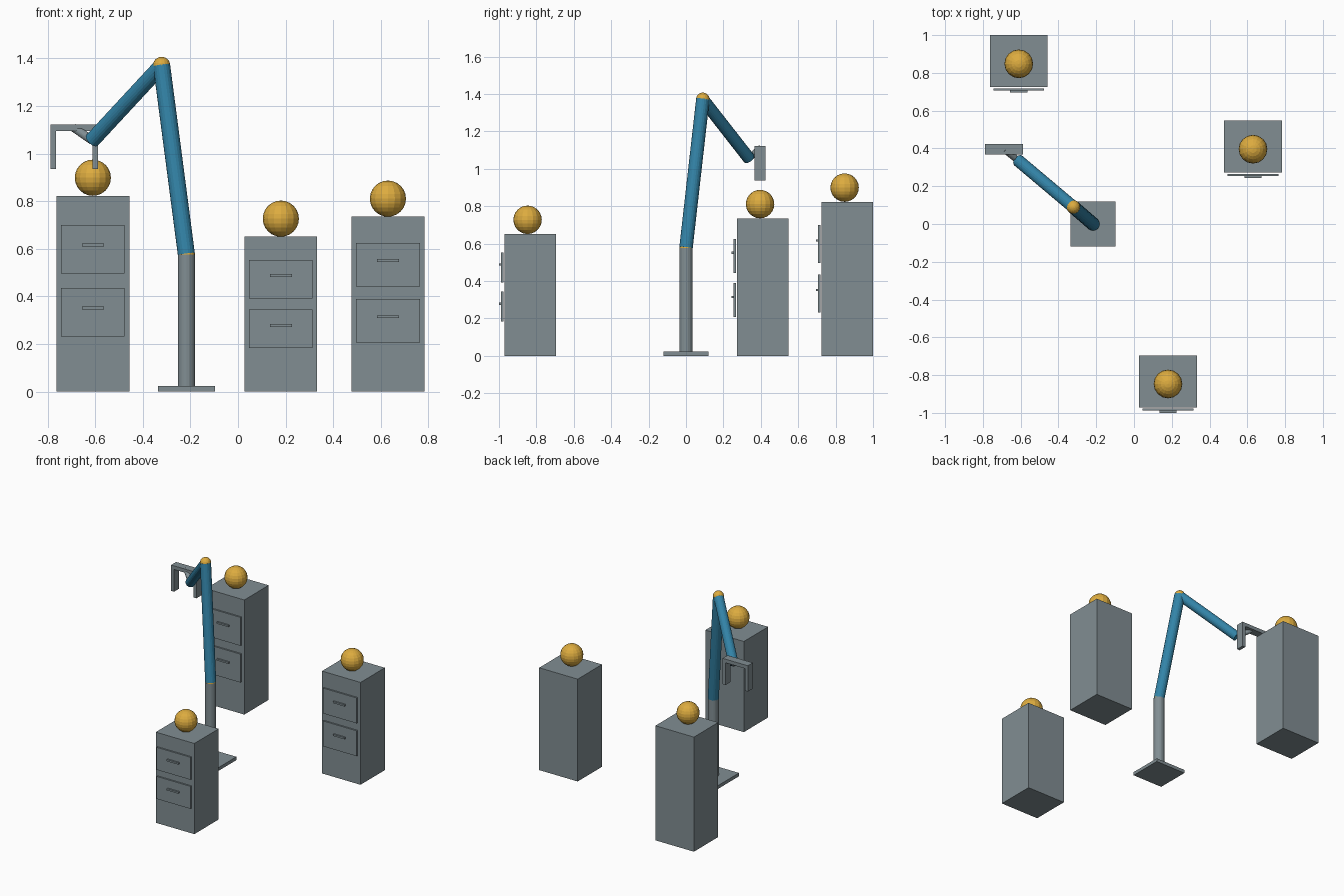
import bpy
from mathutils import Vector

if "Cube" in bpy.data.objects:
    bpy.data.objects.remove(bpy.data.objects["Cube"])


def material(name, rgb):
    m = bpy.data.materials.new(name)
    m.diffuse_color = (*rgb, 1)
    m.use_nodes = True
    m.node_tree.nodes["Principled BSDF"].inputs["Base Color"].default_value = m.diffuse_color
    return m


GREY = material("steel grey", (0.22, 0.27, 0.29))
BLUE = material("arm blue", (0.033, 0.23, 0.39))
GOLD = material("gold yellow", (0.72, 0.41, 0.05))


def finish(name, mat):
    ob = bpy.context.object
    ob.name = name
    ob.data.materials.append(mat)
    return ob


def box(name, lo, hi, mat=GREY):
    lo, hi = Vector(lo), Vector(hi)
    bpy.ops.mesh.primitive_cube_add(size=1, location=(lo + hi) / 2)
    ob = finish(name, mat)
    ob.scale = hi - lo
    return ob


def ball(name, centre, r):
    bpy.ops.mesh.primitive_uv_sphere_add(segments=16, ring_count=12, radius=r, location=centre)
    return finish(name, GOLD)


def rod(name, a, b, r, mat):
    a, b = Vector(a), Vector(b)
    bpy.ops.mesh.primitive_cylinder_add(vertices=20, radius=r, depth=(b - a).length,
                                        location=(a + b) / 2)
    ob = finish(name, mat)
    ob.rotation_euler = (b - a).to_track_quat('Z', 'Y').to_euler()
    return ob


# Drawer cabinets, each with a ball on top
def cabinet(label, x, y, h):
    box(label + "_cabinet", (x - 0.153, y - 0.124, 0), (x + 0.153, y + 0.152, h))
    for level, frac in (("upper", 0.726), ("lower", 0.405)):
        zc, half = frac * h, 0.124 * h
        box(f"{label}_{level}_drawer", (x - 0.134, y - 0.141, zc - half),
            (x + 0.134, y - 0.130, zc + half))
        zh = zc + 0.023 * h
        box(f"{label}_{level}_handle", (x - 0.046, y - 0.153, zh - 0.006),
            (x + 0.046, y - 0.141, zh + 0.006))
    ball(label + "_ball", (x, y, h + 0.076), 0.076)


cabinet("left", -0.61, 0.848, 0.823)
cabinet("middle", 0.18, -0.847, 0.651)
cabinet("right", 0.63, 0.396, 0.735)

# Robot arm: base, post, two links and joints
shoulder = Vector((-0.217, 0, 0.577))
elbow = Vector((-0.321, 0.09, 1.371))
wrist = Vector((-0.613, 0.336, 1.056))
hand = Vector((-0.688, 0.396, 1.108))
box("base_plate", (-0.337, -0.12, 0), (-0.097, 0.12, 0.024))
rod("post", (-0.217, 0, 0.02), shoulder, 0.036, GREY)
ball("shoulder_joint", shoulder, 0.036)
rod("upper_arm", shoulder, elbow, 0.036, BLUE)
ball("elbow_joint", elbow, 0.036)
rod("forearm", elbow, wrist, 0.033, BLUE)
rod("wrist_link", wrist, hand, 0.018, GREY)

# Gripper: crossbar and two fingers
box("gripper_bar", (-0.788, 0.367, 1.096), (-0.588, 0.424, 1.122))
for side, x in (("left", -0.788), ("right", -0.611)):
    box(side + "_finger", (x, 0.367, 0.936), (x + 0.023, 0.424, 1.096))
